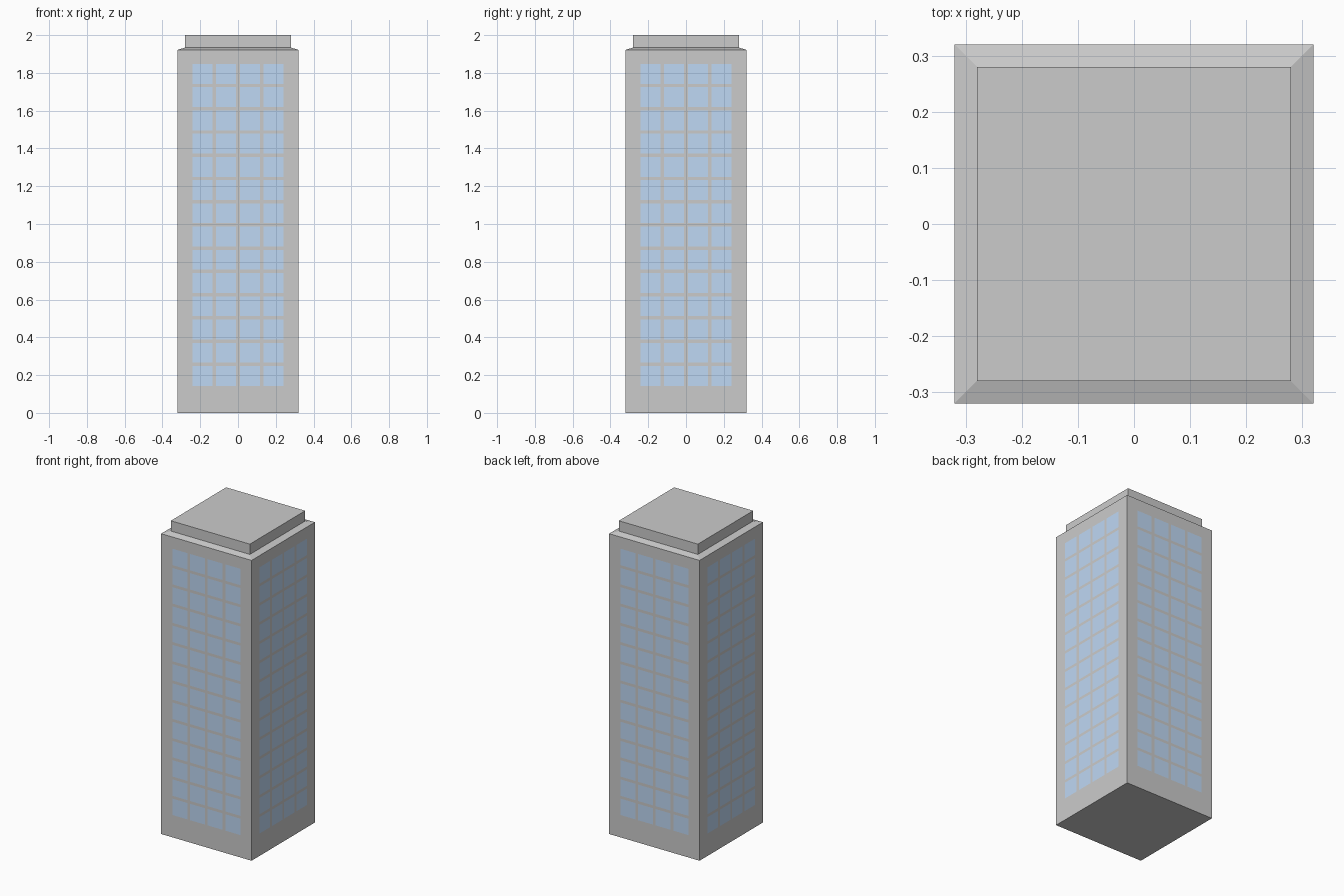
import bpy, bmesh
from mathutils import Vector

if "Cube" in bpy.data.objects:
    bpy.data.objects.remove(bpy.data.objects["Cube"])

HALF, BODY_TOP = 0.32, 1.922
COL_W, COL_PITCH, COLS = 0.106, 0.125, 4
ROW_H, ROW_PITCH, ROWS = 0.105, 0.123, 14
ROW_Z0 = 0.143

# window grid: (start, end) of each column and row
first = -((COLS - 1) * COL_PITCH + COL_W) / 2
columns = [(first + i * COL_PITCH, first + i * COL_PITCH + COL_W) for i in range(COLS)]
rows = [(ROW_Z0 + i * ROW_PITCH, ROW_Z0 + i * ROW_PITCH + ROW_H) for i in range(ROWS)]

bm = bmesh.new()

# tower block
bmesh.ops.create_cube(bm, size=1)
for v in bm.verts:
    v.co = Vector((v.co.x * 2 * HALF, v.co.y * 2 * HALF, (v.co.z + 0.5) * BODY_TOP))
bm.normal_update()

# sloped roof edge and raised roof block
top = max(bm.faces, key=lambda f: f.calc_center_median().z)
bmesh.ops.inset_region(bm, faces=[top], thickness=0.057, depth=0)
for v in top.verts:
    v.co.z = 1.934
ext = bmesh.ops.extrude_discrete_faces(bm, faces=[top])
for v in ext["faces"][0].verts:
    v.co.z = 2.0
bm.normal_update()


def walls():
    return [f for f in bm.faces
            if abs(f.normal.z) < 0.1 and f.calc_center_median().z < BODY_TOP]


def cut_walls(axis, value):
    faces = walls()
    edges = {e for f in faces for e in f.edges}
    verts = {v for f in faces for v in f.verts}
    point, normal = Vector(), Vector()
    point[axis], normal[axis] = value, 1
    bmesh.ops.bisect_plane(bm, geom=faces + list(edges) + list(verts),
                           plane_co=point, plane_no=normal, dist=1e-5)
    bm.normal_update()


# cut the four walls along the window outlines
for axis, spans in ((0, columns), (1, columns), (2, rows)):
    for span in spans:
        for value in span:
            cut_walls(axis, value)


def inside(value, spans):
    return any(a < value < b for a, b in spans)


# flush windows
for f in walls():
    c = f.calc_center_median()
    across = c.x if abs(f.normal.y) > 0.5 else c.y
    if inside(across, columns) and inside(c.z, rows):
        f.material_index = 1

bmesh.ops.recalc_face_normals(bm, faces=bm.faces)
mesh = bpy.data.meshes.new("tower")
bm.to_mesh(mesh)
bm.free()

concrete = bpy.data.materials.new("concrete")
concrete.diffuse_color = (0.8, 0.8, 0.8, 1)
concrete.use_nodes = True
concrete.node_tree.nodes["Principled BSDF"].inputs["Base Color"].default_value = concrete.diffuse_color
glass = bpy.data.materials.new("window_glass")
glass.diffuse_color = (0.52, 0.69, 0.91, 1)
glass.use_nodes = True
glass.node_tree.nodes["Principled BSDF"].inputs["Base Color"].default_value = glass.diffuse_color
mesh.materials.append(concrete)
mesh.materials.append(glass)

tower = bpy.data.objects.new("tower", mesh)
bpy.context.collection.objects.link(tower)
